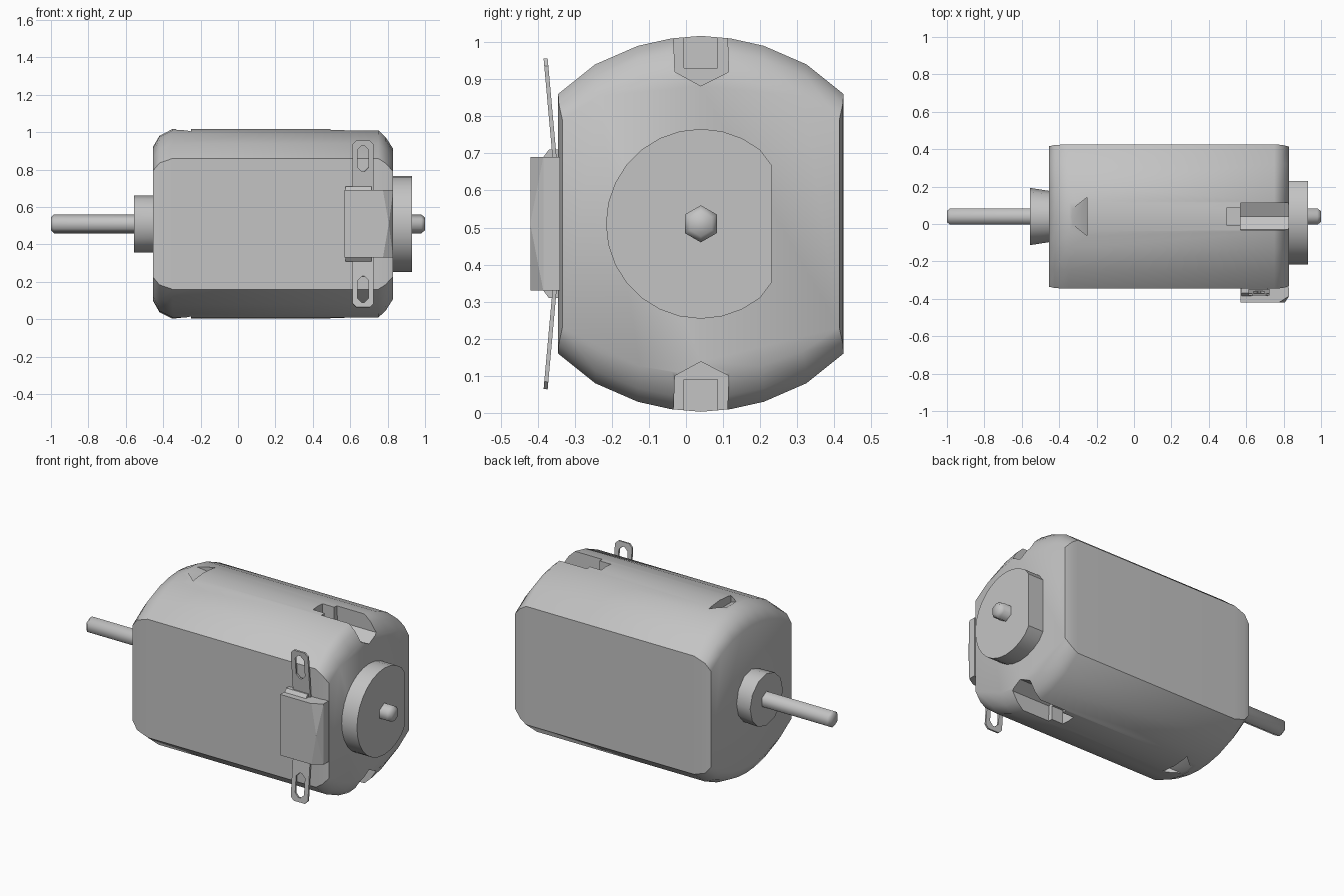
import bpy
import bmesh
from math import cos, sin, pi, radians

old = bpy.data.objects.get("Cube")
if old:
    bpy.data.objects.remove(old, do_unlink=True)

AY, AZ = 0.04, 0.51          # motor axis

steel = bpy.data.materials.new("brushed grey")
steel.use_nodes = True
grey = (0.55, 0.55, 0.55, 1)
steel.diffuse_color = grey
steel.node_tree.nodes["Principled BSDF"].inputs["Base Color"].default_value = grey


def finish(name, bm):
    bmesh.ops.recalc_face_normals(bm, faces=bm.faces)
    mesh = bpy.data.meshes.new(name)
    bm.to_mesh(mesh)
    bm.free()
    mesh.materials.append(steel)
    ob = bpy.data.objects.new(name, mesh)
    bpy.context.collection.objects.link(ob)
    return ob


def loft(name, rings):
    """Closed solid through rings of equal point count."""
    bm = bmesh.new()
    loops = [[bm.verts.new(p) for p in ring] for ring in rings]
    n = len(loops[0])
    for a, b in zip(loops, loops[1:]):
        for i in range(n):
            j = (i + 1) % n
            bm.faces.new((a[i], a[j], b[j], b[i]))
    bm.faces.new(loops[0])
    bm.faces.new(loops[-1])
    return finish(name, bm)


def circle(x, r, n, ry=None):
    """Ring around the motor axis, first point straight up."""
    ry = ry or r
    return [(x, AY + ry * sin(2 * pi * i / n), AZ + r * cos(2 * pi * i / n)) for i in range(n)]


def activate(ob):
    bpy.ops.object.select_all(action='DESELECT')
    ob.select_set(True)
    bpy.context.view_layer.objects.active = ob


def smooth(ob, angle):
    activate(ob)
    bpy.ops.object.shade_smooth_by_angle(angle=radians(angle))


def cut(ob, cutter):
    cutter.hide_render = True
    mod = ob.modifiers.new("cut", 'BOOLEAN')
    mod.operation = 'DIFFERENCE'
    mod.solver = 'EXACT'
    mod.object = cutter
    activate(ob)
    bpy.ops.object.modifier_apply(modifier=mod.name)
    bpy.data.objects.remove(cutter, do_unlink=True)


# Can: round section with flat front and back, rounded ends
quarter = [(-.385, .35), (-.285, .43), (-.17, .48), (-.08, .5), (0, .507)]
half = quarter + [(-y, z) for y, z in reversed(quarter[:-1])]
section = half + [(y, -z) for y, z in reversed(half)]
stations = [(-.455, .975, .81), (-.42, .995, .93), (-.35, 1, 1),
            (.75, 1, 1), (.79, .995, .925), (.83, .97, .8)]
can = loft("can", [[(x, AY + y * sy, AZ + z * sz) for y, z in section]
                   for x, sy, sz in stations])

# Recesses in the top and bottom of the can
notch = [(-.075, .55), (-.07, .41), (0, .372), (.075, .41), (.07, .55)]
for s in (1, -1):
    # notch open at the cap end
    cut(can, loft("notch_cutter", [[(x, AY + y, AZ + s * z) for y, z in notch]
                                   for x in (.57, .9)]))
    # narrow extension of the notch
    cut(can, loft("slot_cutter", [[(x, AY + y, AZ + s * z) for y, z in
                                   ((-.045, .42), (.045, .42), (.045, .55), (-.045, .55))]
                                  for x in (.495, .6)]))
    # sloping dent at the shaft end
    cut(can, loft("dent_cutter", [
        [(x, AY + y, AZ + s * z) for y, z in ((-w, d), (w, d), (w, .55), (-w, .55))]
        for x, w, d in ((-.335, .035, .508), (-.25, .103, .455))]))
smooth(can, 48)

# Bearing housing at the shaft end
smooth(loft("front_bearing", [circle(-.555, .153, 12), circle(-.44, .153, 12, .135)]), 35)

# Rear boss, cut flat at the back
boss_rings = [[(x, min(y, .23), z) for x, y, z in circle(bx, .256, 28)] for bx in (.82, .93)]
smooth(loft("rear_boss", boss_rings), 35)

# Hexagonal shaft through the whole motor
smooth(loft("shaft", [circle(x, r, 6) for x, r in
                      ((-1, .034), (-.985, .05), (.98, .05), (1, .034))]), 62)

# Terminal block with a chamfered, pointed end
bm = bmesh.new()
for s in (1, -1):
    for x, y in ((.57, -.42), (.775, -.42), (.83, -.385), (.83, -.34), (.57, -.34)):
        bm.verts.new((x, y, AZ + s * .18))
bm.verts.new((.806, -.42, AZ))
bmesh.ops.convex_hull(bm, input=bm.verts)
bmesh.ops.dissolve_limit(bm, angle_limit=radians(1), verts=bm.verts, edges=bm.edges)
finish("terminal_block", bm)

# Flange behind the block
loft("block_flange", [[(x, y, AZ + z) for y, z in
                       ((-.34, -.2), (-.37, -.2), (-.385, -.18),
                        (-.385, .18), (-.37, .2), (-.34, .2))] for x in (.575, .715)])


def rounded(x0, x1, z0, z1, c):
    return [(x0 + c, z0), (x1 - c, z0), (x1, z0 + c), (x1, z1 - c),
            (x1 - c, z1), (x0 + c, z1), (x0, z1 - c), (x0, z0 + c)]


# Solder tabs, leaning outward, each with a long hole
outer = rounded(.613, .725, .15, .446, .02)
inner = rounded(.64, .698, .28, .42, .022)
for s, name in ((1, "upper_tab"), (-1, "lower_tab")):
    bm = bmesh.new()
    loops = [[bm.verts.new((x, -.352 - (z - .15) * .09, AZ + s * z)) for x, z in pts]
             for pts in (outer, inner)]
    for i in range(8):
        j = (i + 1) % 8
        bm.faces.new((loops[0][i], loops[0][j], loops[1][j], loops[1][i]))
    tab = finish(name, bm)
    mod = tab.modifiers.new("thickness", 'SOLIDIFY')
    mod.thickness = .011
    mod.offset = 0
